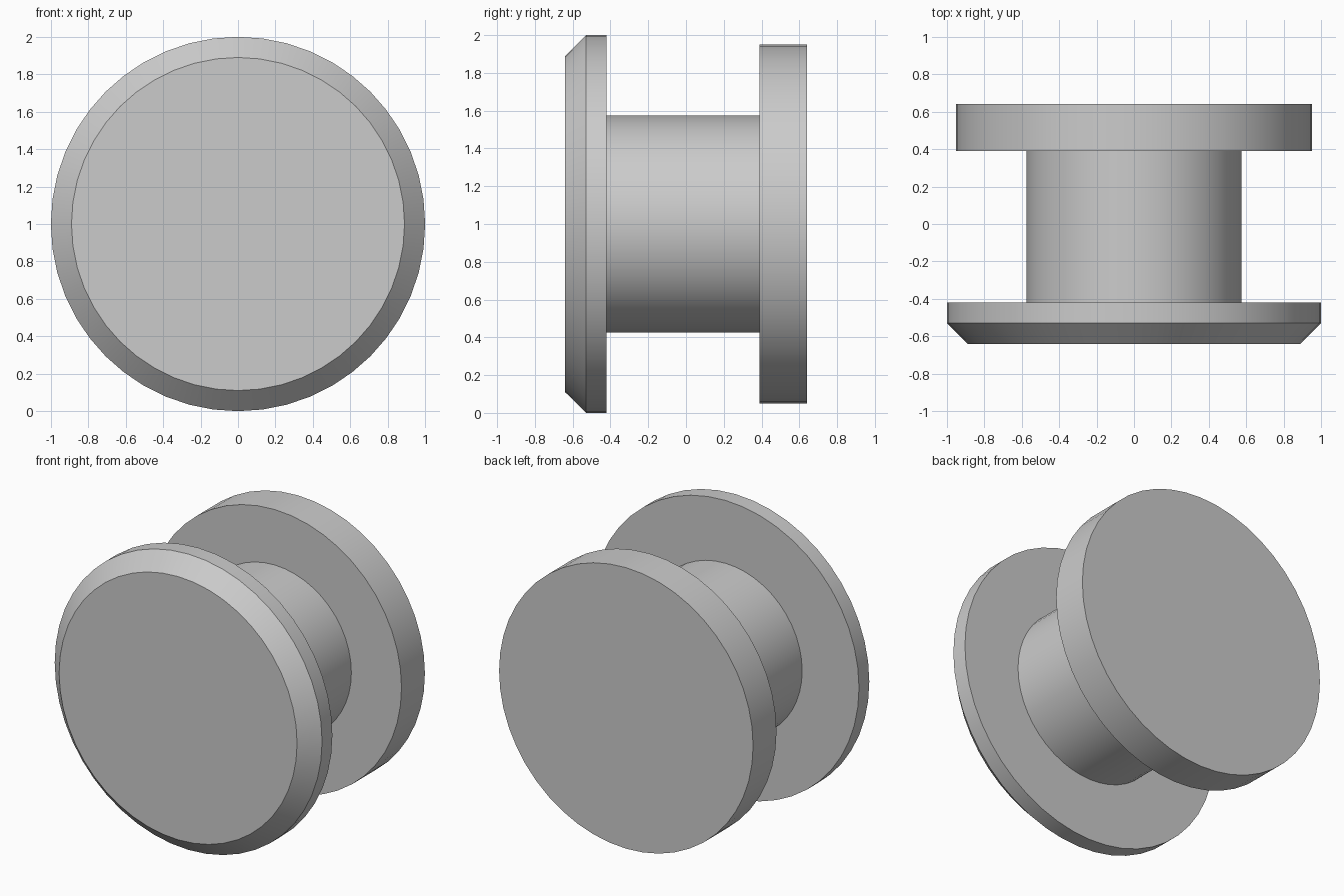
import bpy, bmesh
from math import sin, cos, tau, radians

cube = bpy.data.objects.get("Cube")
if cube:
    bpy.data.objects.remove(cube, do_unlink=True)

SEGMENTS = 48
AXIS_HEIGHT = 1.0

grey = bpy.data.materials.new("plain grey")
grey.use_nodes = True
colour = (0.6, 0.6, 0.6, 1)
grey.diffuse_color = colour
grey.node_tree.nodes["Principled BSDF"].inputs["Base Color"].default_value = colour


def turned_part(name, profile):
    """Solid turned about the y axis from (y, radius) points, front to back."""
    bm = bmesh.new()
    rings = []
    for y, r in profile:
        angles = [tau * i / SEGMENTS for i in range(SEGMENTS)]
        rings.append([bm.verts.new((r * cos(a), y, r * sin(a))) for a in angles])
    for front, back in zip(rings, rings[1:]):
        for i in range(SEGMENTS):
            j = (i + 1) % SEGMENTS
            bm.faces.new((front[i], front[j], back[j], back[i]))
    bm.faces.new(rings[0])
    bm.faces.new(rings[-1])
    bmesh.ops.recalc_face_normals(bm, faces=bm.faces)
    mesh = bpy.data.meshes.new(name)
    bm.to_mesh(mesh)
    bm.free()
    mesh.materials.append(grey)
    part = bpy.data.objects.new(name, mesh)
    part.location.z = AXIS_HEIGHT
    bpy.context.collection.objects.link(part)
    bpy.ops.object.select_all(action='DESELECT')
    part.select_set(True)
    bpy.context.view_layer.objects.active = part
    bpy.ops.object.shade_smooth_by_angle(angle=radians(30))


# Front disc with a bevelled outer rim
turned_part("front_disc", [(-0.64, 0.89), (-0.53, 1.0), (-0.42, 1.0)])

# Round shaft joining the two discs
turned_part("shaft", [(-0.42, 0.575), (0.39, 0.575)])

# Plain back disc
turned_part("back_disc", [(0.39, 0.95), (0.64, 0.95)])
